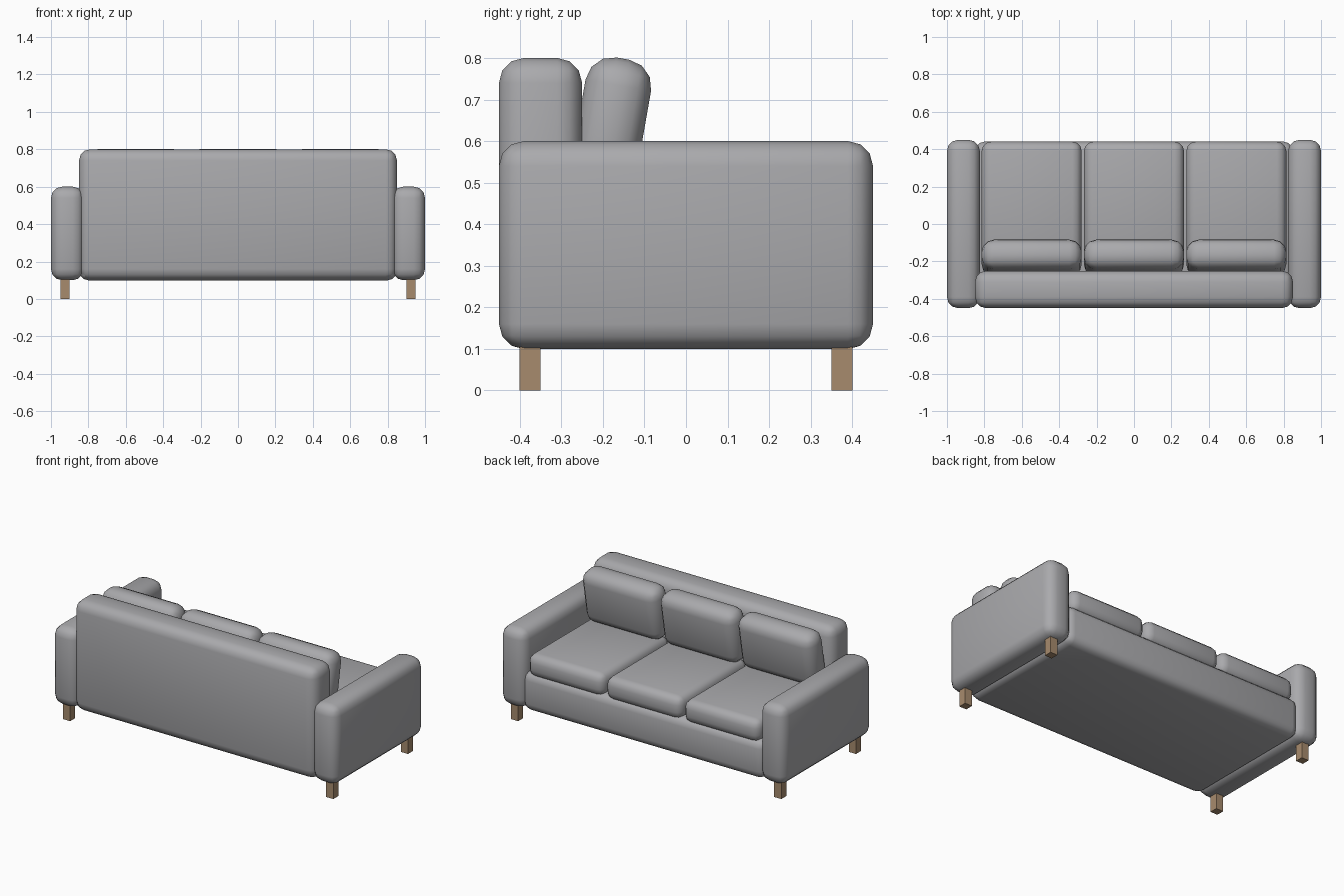
import bpy
import math

cube = bpy.data.objects.get("Cube")
if cube:
    bpy.data.objects.remove(cube, do_unlink=True)


def material(name, rgb):
    mat = bpy.data.materials.new(name)
    mat.use_nodes = True
    color = (*rgb, 1.0)
    mat.diffuse_color = color
    mat.node_tree.nodes["Principled BSDF"].inputs["Base Color"].default_value = color
    return mat


fabric = material("grey fabric", (0.40, 0.40, 0.415))
wood = material("brown wood", (0.39, 0.26, 0.155))


def box(name, center, size, mat, radius=0.0, tilt=0.0):
    """Box with optional rounded edges, tilted about the x axis."""
    bpy.ops.mesh.primitive_cube_add(size=1, location=center)
    obj = bpy.context.object
    obj.name = name
    obj.scale = size
    bpy.ops.object.transform_apply(location=False, rotation=False, scale=True)
    obj.rotation_euler.x = tilt
    obj.data.materials.append(mat)
    if radius:
        bevel = obj.modifiers.new("rounded edges", "BEVEL")
        bevel.width = radius
        bevel.segments = 3
        bpy.ops.object.modifier_apply(modifier=bevel.name)
        bpy.ops.object.shade_smooth_by_angle(angle=math.radians(40))
    return obj


# Frame: base under the seat and the tall back
box("base", (0, 0, 0.222), (1.70, 0.88, 0.245), fabric, 0.05)
box("backrest", (0, -0.35, 0.45), (1.70, 0.20, 0.70), fabric, 0.06)

# Arms and legs on both sides
for side, x in (("left", 1), ("right", -1)):
    box(side + "_arm", (x * 0.912, 0, 0.35), (0.176, 0.90, 0.50), fabric, 0.06)
    for end, y in (("front", -1), ("back", 1)):
        box(f"{end}_{side}_leg", (x * 0.925, y * 0.375, 0.055),
            (0.05, 0.05, 0.11), wood)

# Three seat cushions with leaning back cushions
for place, x in (("right", -0.547), ("middle", 0), ("left", 0.547)):
    box(place + "_seat_cushion", (x, 0.095, 0.393), (0.535, 0.69, 0.145), fabric, 0.05)
    box(place + "_back_cushion", (x, -0.182, 0.626), (0.535, 0.16, 0.35), fabric,
        0.065, math.radians(-10))
